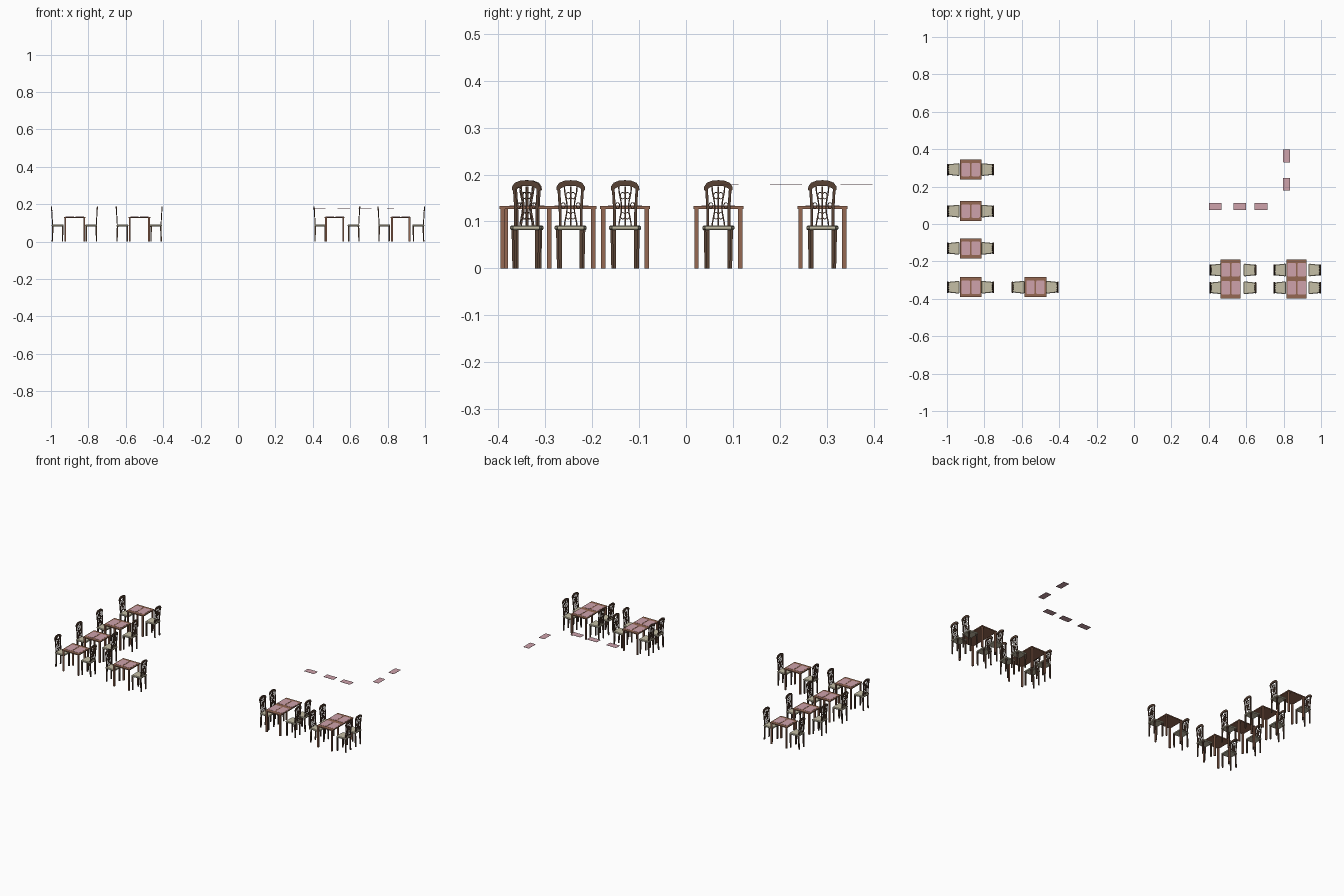
import bpy, bmesh, math
from mathutils import Vector

if "Cube" in bpy.data.objects:
    bpy.data.objects.remove(bpy.data.objects["Cube"])


def material(name, rgb):
    m = bpy.data.materials.new(name)
    m.diffuse_color = (*rgb, 1)
    m.use_nodes = True
    m.node_tree.nodes["Principled BSDF"].inputs["Base Color"].default_value = m.diffuse_color
    return m


TOP = material("table wood", (0.30, 0.14, 0.085))
DARK = material("chair wood", (0.10, 0.055, 0.035))
FABRIC = material("seat fabric", (0.56, 0.52, 0.38))
PINK = material("placemat pink", (0.62, 0.36, 0.41))


def finish(bm, name, mat):
    bmesh.ops.recalc_face_normals(bm, faces=bm.faces)
    me = bpy.data.meshes.new(name)
    bm.to_mesh(me)
    bm.free()
    me.materials.append(mat)
    return me


def place(name, me, x, y, z=0.0, turn=0.0):
    ob = bpy.data.objects.new(name, me)
    ob.location = (x, y, z)
    ob.rotation_euler.z = turn
    bpy.context.collection.objects.link(ob)
    return ob


def loft(bm, rings, closed=False):
    """Skin a list of equally sized vertex rings."""
    vs = [[bm.verts.new(p) for p in r] for r in rings]
    n = len(vs[0])
    pairs = list(zip(vs, vs[1:])) + ([(vs[-1], vs[0])] if closed else [])
    for a, b in pairs:
        for i in range(n):
            j = (i + 1) % n
            bm.faces.new((a[i], a[j], b[j], b[i]))
    if not closed:
        bm.faces.new(vs[0])
        bm.faces.new(vs[-1])


def square(x, y, z, hx, hy):
    return [(x - hx, y - hy, z), (x + hx, y - hy, z), (x + hx, y + hy, z), (x - hx, y + hy, z)]


def box(bm, x, y, z0, z1, hx, hy):
    loft(bm, [square(x, y, z0, hx, hy), square(x, y, z1, hx, hy)])


def lean(z):
    """Depth of the reclined chair back at a given height."""
    return 0.009 - 0.006 * max(0, (z - 0.085) / 0.1)


def strip(bm, pts, widths, depth, closed=False):
    """Flat bar along a (y, z) path lying in the chair back."""
    rings, n = [], len(pts)
    for i, (y, z) in enumerate(pts):
        a = pts[(i - 1) % n] if closed or i else pts[0]
        b = pts[(i + 1) % n] if closed or i < n - 1 else pts[-1]
        t = Vector((b[0] - a[0], b[1] - a[1])).normalized()
        w = (widths[i] if isinstance(widths, list) else widths) / 2
        p, q = (y - t.y * w, z + t.x * w), (y + t.y * w, z - t.x * w)
        d = depth / 2
        rings.append([(lean(p[1]) - d, *p), (lean(p[1]) + d, *p),
                      (lean(q[1]) + d, *q), (lean(q[1]) - d, *q)])
    loft(bm, rings, closed)


# Chair frame: faces +x, outermost back edge at x = 0
bm = bmesh.new()
for s in (-1, 1):
    loft(bm, [square(0.007, s * 0.022, 0, 0.003, 0.003), square(0.010, s * 0.023, 0.083, 0.004, 0.004)])
    loft(bm, [square(0.062, s * 0.026, 0, 0.0033, 0.0033), square(0.062, s * 0.027, 0.083, 0.0042, 0.0042)])
    # back post and curved splat slat
    strip(bm, [(s * 0.0225, 0.083), (s * 0.0225, 0.12), (s * 0.024, 0.15), (s * 0.0255, 0.172)], 0.0058, 0.005)
    slat = [(s * (0.0105 + 0.003 * math.cos(k * math.pi / 4)), 0.086 + 0.011 * k) for k in range(9)]
    strip(bm, slat, 0.0028, 0.003)
strip(bm, [(0, 0.086), (0, 0.175)], 0.0034, 0.003)
# scroll rings of the splat
for cy, cz, ry, rz in ((-0.005, 0.155, 0.005, 0.007), (0.005, 0.155, 0.005, 0.007),
                       (-0.005, 0.112, 0.005, 0.007), (0.005, 0.112, 0.005, 0.007),
                       (-0.016, 0.134, 0.0045, 0.006), (0.016, 0.134, 0.0045, 0.006)):
    strip(bm, [(cy + ry * math.cos(k * math.tau / 12), cz + rz * math.sin(k * math.tau / 12))
               for k in range(12)], 0.0018, 0.0025, True)
# arched crest rail
ys = [-0.0275, -0.026, -0.021, -0.012, 0, 0.012, 0.021, 0.026, 0.0275]
zs = [0.166, 0.172, 0.1775, 0.181, 0.182, 0.181, 0.1775, 0.172, 0.166]
strip(bm, list(zip(ys, zs)), [0.006, 0.0095, 0.012, 0.012, 0.012, 0.012, 0.012, 0.0095, 0.006], 0.006)
frame = finish(bm, "chair_frame", DARK)

# Upholstered trapezoid seat
bm = bmesh.new()


def seat_ring(z, i):
    return [(0.004 + i, -0.028 + i, z), (0.062, -0.034 + i, z), (0.068 - i, -0.030 + i, z),
            (0.068 - i, 0.030 - i, z), (0.062, 0.034 - i, z), (0.004 + i, 0.028 - i, z)]


loft(bm, [seat_ring(0.082, 0.0015), seat_ring(0.084, 0), seat_ring(0.089, 0), seat_ring(0.0915, 0.003)])
seat = finish(bm, "seat", FABRIC)


# Placemats: thin slabs, rounded corners optional
def mat_mesh(hx, hy, r):
    bm = bmesh.new()
    pts = []
    for k, (sx, sy) in enumerate(((1, 1), (-1, 1), (-1, -1), (1, -1))):
        for j in range(4):
            a = k * math.pi / 2 + j * math.pi / 6
            pts.append((sx * (hx - r) + r * math.cos(a), sy * (hy - r) + r * math.sin(a)))
    loft(bm, [[(x, y, z) for x, y in pts] for z in (0, 0.001)])
    return finish(bm, "placemat", PINK)


table_mat = mat_mesh(0.0225, 0.036, 0.006)
loose_mat = mat_mesh(0.034, 0.019, 0.002)


# Table top and legs
def table_meshes(hx, hy):
    bm = bmesh.new()
    box(bm, 0, 0, 0.127, 0.133, hx, hy)
    top = finish(bm, "table_top", TOP)
    bm = bmesh.new()
    for sx in (-1, 1):
        for sy in (-1, 1):
            box(bm, sx * (hx - 0.007), sy * (hy - 0.007), 0, 0.127, 0.0045, 0.0045)
    return top, finish(bm, "table_legs", TOP)


small, large = table_meshes(0.058, 0.0535), table_meshes(0.0535, 0.1035)


def dining_set(meshes, tx, ty, back_l, back_r, rows, mat_rows):
    place("table_top", meshes[0], tx, ty)
    place("table_legs", meshes[1], tx, ty)
    for y in mat_rows:
        for s in (-1, 1):
            place("placemat", table_mat, tx + s * 0.0265, y, 0.133)
    for y in rows:
        for x, turn in ((back_l, 0), (back_r, math.pi)):
            place("chair_frame", frame, x, y, 0, turn)
            place("seat", seat, x, y, 0, turn)


# Two-seat tables on the left, four-seat tables on the right
for x, y in ((-0.873, 0.291), (-0.873, 0.069), (-0.873, -0.13), (-0.873, -0.338), (-0.527, -0.338)):
    dining_set(small, x, y, x - 0.127, x + 0.124, [y], [y])
for x, l, r in ((0.517, 0.404, 0.654), (0.87, 0.746, 1.0)):
    dining_set(large, x, -0.2945, l, r, [-0.246, -0.341], [-0.244, -0.341])

# Loose placemats hanging above the floor
for x, y, turn in ((0.434, 0.093, 0), (0.566, 0.093, 0), (0.679, 0.093, 0),
                   (0.816, 0.213, math.pi / 2), (0.816, 0.364, math.pi / 2)):
    place("loose_placemat", loose_mat, x, y, 0.178, turn)
